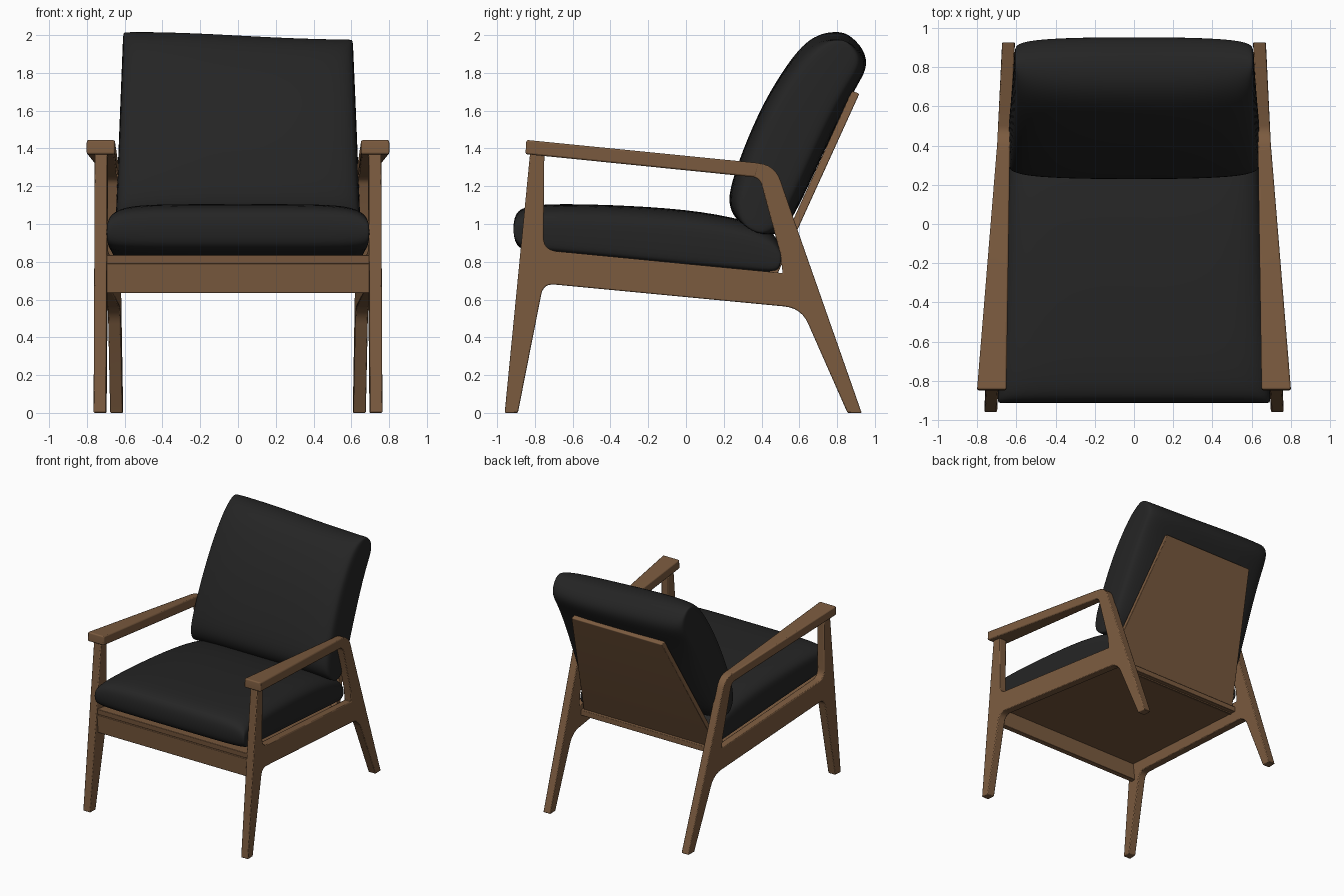
import bpy, bmesh, math
from mathutils import Vector

if "Cube" in bpy.data.objects:
    bpy.data.objects.remove(bpy.data.objects["Cube"])


def material(name, rgb):
    m = bpy.data.materials.new(name)
    m.diffuse_color = (*rgb, 1)
    m.use_nodes = True
    m.node_tree.nodes["Principled BSDF"].inputs["Base Color"].default_value = m.diffuse_color
    return m


WOOD = material("walnut wood", (0.2, 0.105, 0.05))
CLOTH = material("black fabric", (0.018, 0.018, 0.018))


def finish(name, bm, mat):
    bmesh.ops.recalc_face_normals(bm, faces=bm.faces)
    me = bpy.data.meshes.new(name)
    bm.to_mesh(me)
    bm.free()
    me.materials.append(mat)
    ob = bpy.data.objects.new(name, me)
    bpy.context.collection.objects.link(ob)
    bpy.context.view_layer.objects.active = ob
    bpy.ops.object.select_all(action='DESELECT')
    ob.select_set(True)
    return ob


def rounded(points, steps=6):
    """Fillet the corners of a (y, z, radius) outline."""
    out = []
    for i, (y, z, r) in enumerate(points):
        p = Vector((y, z))
        if r == 0:
            out.append(p)
            continue
        a = p + (Vector(points[i - 1][:2]) - p).normalized() * r
        b = p + (Vector(points[(i + 1) % len(points)][:2]) - p).normalized() * r
        for k in range(steps + 1):
            t = k / steps
            out.append(a * (1 - t) ** 2 + p * 2 * t * (1 - t) + b * t * t)
    return out


def prism(name, outline, span, bevel=0.006, mirror=False):
    """Side outline in (y, z) extruded over the x span given at each point."""
    bm = bmesh.new()
    pts = rounded(outline)
    lo = [bm.verts.new((span(y, z)[0], y, z)) for y, z in pts]
    hi = [bm.verts.new((span(y, z)[1], y, z)) for y, z in pts]
    bm.faces.new(lo)
    bm.faces.new(hi)
    n = len(pts)
    for i in range(n):
        j = (i + 1) % n
        bm.faces.new((lo[i], lo[j], hi[j], hi[i]))
    ob = finish(name, bm, WOOD)
    if mirror:
        ob.modifiers.new("mirror", 'MIRROR').use_mirror_merge = False
    b = ob.modifiers.new("bevel", 'BEVEL')
    b.width, b.segments, b.limit_method = bevel, 2, 'ANGLE'
    b.angle_limit = math.radians(40)
    bpy.ops.object.shade_smooth_by_angle(angle=math.radians(35))
    return ob


def pillow(name, pairs, half_width, anchor, stations, sag=lambda x, z: 0):
    """Stuffed cushion: paired outline points, thinning towards both sides."""
    bm = bmesh.new()
    rows = []
    for t, s in stations:
        a_side, b_side = [], []
        for ay, az, by, bz in pairs:
            a, b = Vector((ay, az)), Vector((by, bz))
            m = b.lerp(a, anchor)
            for p, side in ((m.lerp(a, s), a_side), (m.lerp(b, s), b_side)):
                x = t * half_width(*p)
                side.append(bm.verts.new((x, p.x, p.y - sag(x, p.y))))
        rows.append((a_side, b_side))
    n = len(pairs)
    for (a0, b0), (a1, b1) in zip(rows, rows[1:]):
        r0, r1 = a0 + b0[::-1], a1 + b1[::-1]
        for i in range(2 * n):
            j = (i + 1) % (2 * n)
            bm.faces.new((r0[i], r0[j], r1[j], r1[i]))
    for a, b in (rows[0], rows[-1]):
        for i in range(n - 1):
            bm.faces.new((a[i], a[i + 1], b[i + 1], b[i]))
    ob = finish(name, bm, CLOTH)
    sub = ob.modifiers.new("soften", 'SUBSURF')
    sub.levels = sub.render_levels = 2
    bpy.ops.object.shade_smooth()
    return ob


def centre(y):
    """Side frames converge towards the back."""
    return 0.73 - 0.0484 * (y + 0.92)


def inner(y):
    return centre(y) - 0.033


# Side frames: front leg, rail and back leg in one piece
prism("side_frame", [
    (-0.96, 0, 0), (-0.89, 0, 0), (-0.755, 0.685, 0.06), (0.61, 0.555, 0.09),
    (0.855, 0, 0), (0.93, 0, 0), (0.59, 0.97, 0), (0.472, 1.313, 0.09),
    (0.3, 1.33, 0), (0.3, 1.255, 0), (0.39, 1.245, 0.04), (0.50, 0.84, 0),
    (0.512, 0.74, 0), (-0.755, 0.862, 0.07), (-0.75, 1.38, 0), (-0.825, 1.38, 0)],
    lambda y, z: (inner(y), centre(y) + 0.033), mirror=True)

# Armrests, widening to the front
prism("armrest", [(-0.845, 1.445, 0.012), (-0.85, 1.37, 0.012), (0.37, 1.247, 0), (0.39, 1.322, 0)],
      lambda y, z: (centre(y) - 0.075 + (y + 0.845) * 0.0335,
                    centre(y) + 0.075 - (y + 0.845) * 0.0335), 0.01, mirror=True)


def between(y, z):
    return (-inner(y) - 0.004, inner(y) + 0.004)


# Front rail, seat panel and tapered back panel
prism("front_rail", [(-0.86, 0.635, 0), (-0.815, 0.635, 0), (-0.835, 0.79, 0), (-0.875, 0.79, 0)],
      between, 0.004)
prism("seat_panel", [(-0.865, 0.79, 0), (0.49, 0.655, 0), (0.49, 0.70, 0), (-0.87, 0.835, 0)],
      between, 0.004)


def back_span(y, z):
    w = 0.63 - 0.21 * (z - 0.66) / 1.03
    return (-w, w)


prism("back_panel", [(0.405, 0.665, 0), (0.445, 0.65, 0), (0.918, 1.69, 0.01), (0.878, 1.705, 0.01)],
      back_span, 0.004)

# Seat cushion
pillow("seat_cushion", [
    (-0.915, 1.04, -0.915, 0.92), (-0.87, 1.095, -0.88, 0.855), (-0.7, 1.11, -0.7, 0.84),
    (-0.3, 1.10, -0.3, 0.80), (0.1, 1.07, 0.1, 0.76), (0.4, 1.0, 0.4, 0.735),
    (0.485, 0.93, 0.485, 0.735), (0.51, 0.86, 0.50, 0.78)],
    lambda y, z: 0.697 - 0.046 * (y + 0.9), 0.25,
    [(-1, 0.55), (-0.97, 0.75), (-0.86, 0.96), (-0.5, 1), (0, 0.99),
     (0.5, 1), (0.86, 0.96), (0.97, 0.75), (1, 0.55)])

# Back cushion leaning on the panel, slightly lopsided on top
pillow("back_cushion", [
    (0.28, 1.0, 0.42, 0.925), (0.23, 1.08, 0.52, 0.96), (0.225, 1.17, 0.59, 1.08),
    (0.295, 1.38, 0.675, 1.26), (0.41, 1.65, 0.775, 1.48), (0.545, 1.87, 0.885, 1.71),
    (0.635, 1.975, 0.965, 1.84), (0.715, 2.015, 0.945, 1.93), (0.785, 2.02, 0.865, 2.01)],
    lambda y, z: 0.645 - 0.04 * (z - 1.1), 0.5,
    [(-1, 0.6), (-0.97, 0.76), (-0.85, 0.92), (-0.45, 1), (0, 1),
     (0.45, 1), (0.85, 0.92), (0.97, 0.76), (1, 0.6)],
    lambda x, z: min(1, max(0, (z - 1.6) / 0.4)) * 0.02 * (1 + math.sin(3 * x)))
